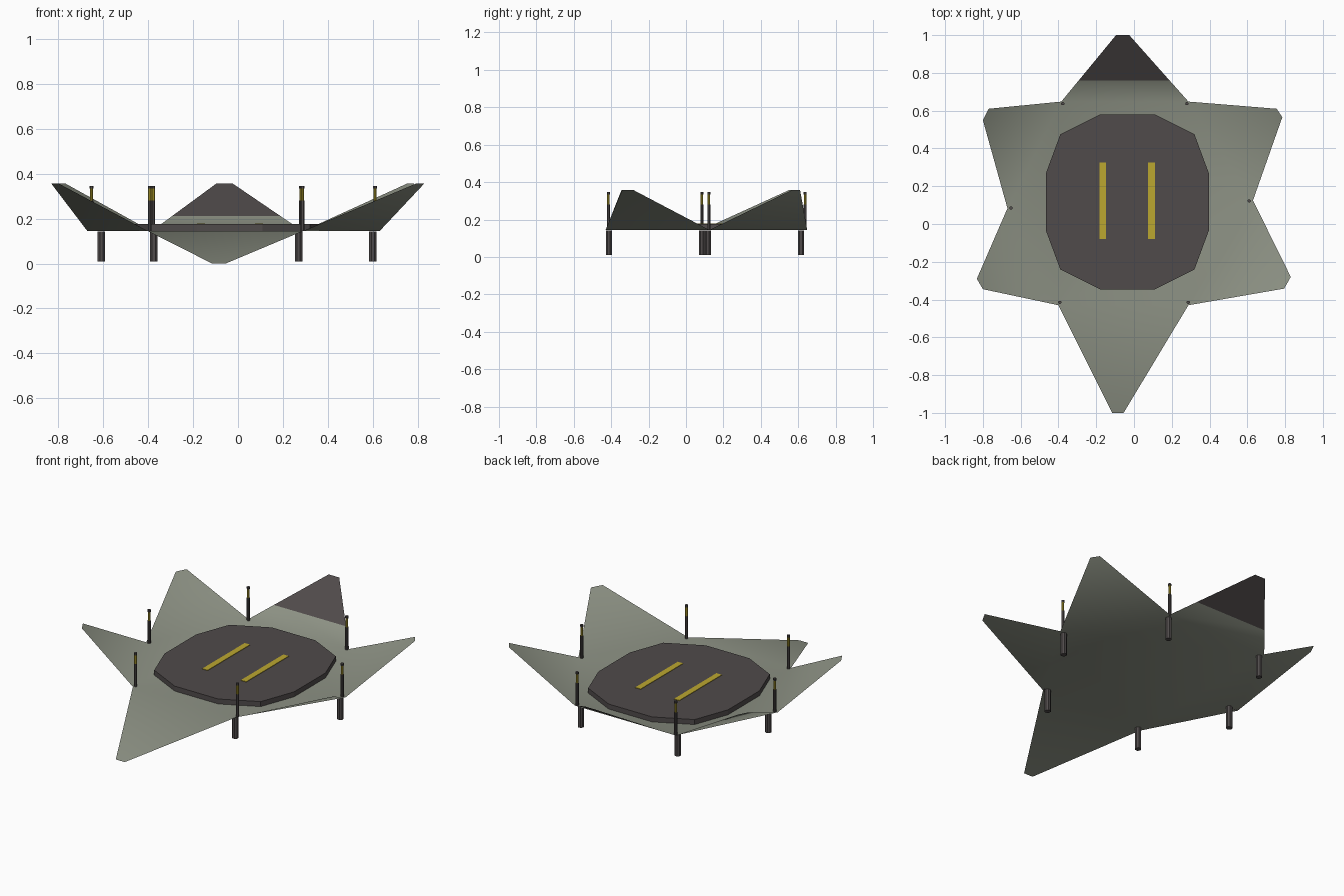
import bpy, bmesh, math
from mathutils import Vector

if "Cube" in bpy.data.objects:
    bpy.data.objects.remove(bpy.data.objects["Cube"])


def material(name, rgb):
    m = bpy.data.materials.new(name)
    m.diffuse_color = (*rgb, 1)
    m.use_nodes = True
    m.node_tree.nodes["Principled BSDF"].inputs["Base Color"].default_value = m.diffuse_color
    return m


GREY = material("grey_green", (0.27, 0.29, 0.235))
DARK = material("charcoal", (0.080, 0.070, 0.070))
YELLOW = material("marking_yellow", (0.50, 0.39, 0.03))


def finish(name, bm, *mats):
    me = bpy.data.meshes.new(name)
    bm.to_mesh(me)
    bm.free()
    for m in mats:
        me.materials.append(m)
    ob = bpy.data.objects.new(name, me)
    bpy.context.collection.objects.link(ob)
    return ob


def prism(name, outline, z0, z1, mat):
    bm = bmesh.new()
    f = bm.faces.new([bm.verts.new((x, y, z0)) for x, y in outline])
    ext = bmesh.ops.extrude_face_region(bm, geom=[f])
    bmesh.ops.translate(bm, vec=(0, 0, z1 - z0),
                        verts=[v for v in ext["geom"] if isinstance(v, bmesh.types.BMVert)])
    bmesh.ops.recalc_face_normals(bm, faces=bm.faces)
    return finish(name, bm, mat)


def ring(cx, cy, r, n):
    return [(cx + r * math.cos(2 * math.pi * (i + 0.5) / n),
             cy + r * math.sin(2 * math.pi * (i + 0.5) / n)) for i in range(n)]


DECK, RISE = 0.144, 0.357

# Star deck: flat hexagon with six folded petals, clockwise from the back left
inner = [(-0.385, 0.648), (0.288, 0.648), (0.63, 0.125),
         (0.288, -0.43), (-0.40, -0.43), (-0.67, 0.083)]
tips = [((-0.095, 1.0), (-0.025, 1.0), RISE),
        ((0.755, 0.61), (0.785, 0.565), RISE),
        ((0.83, -0.28), (0.795, -0.342), RISE),
        ((-0.055, -1.0), (-0.115, -1.0), 0.0),
        ((-0.80, -0.345), (-0.832, -0.29), RISE),
        ((-0.80, 0.55), (-0.77, 0.61), RISE)]
bm = bmesh.new()
hexa = [bm.verts.new((x, y, DECK)) for x, y in inner]
bm.faces.new(hexa[::-1])
for i, (a, b, z) in enumerate(tips):
    va, vb = bm.verts.new((*a, z)), bm.verts.new((*b, z))
    bm.faces.new([hexa[(i + 1) % 6], vb, va, hexa[i]])
# Cut the dark end of the back petal
bmesh.ops.bisect_plane(bm, geom=bm.verts[:] + bm.edges[:] + bm.faces[:],
                       plane_co=Vector((0, 0.76, 0)), plane_no=Vector((0, 1, 0)))
for f in bm.faces:
    f.material_index = 1 if f.calc_center_median().y > 0.765 else 0
    f.smooth = True
finish("star_deck", bm, GREY, DARK)

# Twelve-sided landing pad, mirrored from one quarter
CX, CY = -0.035, 0.117
q = [(0.432, 0.15), (0.355, 0.358), (0.145, 0.463)]
half = q + [(-x, y) for x, y in q[::-1]]
full = half + [(-x, -y) for x, y in half]
prism("landing_pad", [(CX + x, CY + y) for x, y in full], DECK + 0.001, 0.175, DARK)

# Painted stripes on the pad
for side, x in (("left", -0.165), ("right", 0.093)):
    prism(side + "_pad_stripe", [(x - 0.018, -0.08), (x + 0.018, -0.08),
                                 (x + 0.018, 0.325), (x - 0.018, 0.325)],
          0.174, 0.178, YELLOW)

# Support legs under the deck corners
legs = [(-0.375, 0.615), (0.27, 0.615), (0.60, 0.117),
        (0.27, -0.412), (-0.375, -0.412), (-0.608, 0.085)]
for i, (x, y) in enumerate(legs):
    prism(f"support_leg_{i + 1}", ring(x, y, 0.018, 8), 0.01, DECK - 0.002, DARK)

# Light posts: dark shaft, yellow band, dark cap
posts = [(-0.377, 0.637), (0.28, 0.637), (0.61, 0.122),
         (0.287, -0.415), (-0.393, -0.415), (-0.652, 0.085)]
for i, (x, y) in enumerate(posts):
    n = i + 1
    prism(f"post_shaft_{n}", ring(x, y, 0.009, 8), DECK, 0.28, DARK)
    prism(f"post_band_{n}", ring(x, y, 0.0075, 8), 0.28, 0.333, YELLOW)
    prism(f"post_cap_{n}", ring(x, y, 0.009, 8), 0.333, 0.346, DARK)
